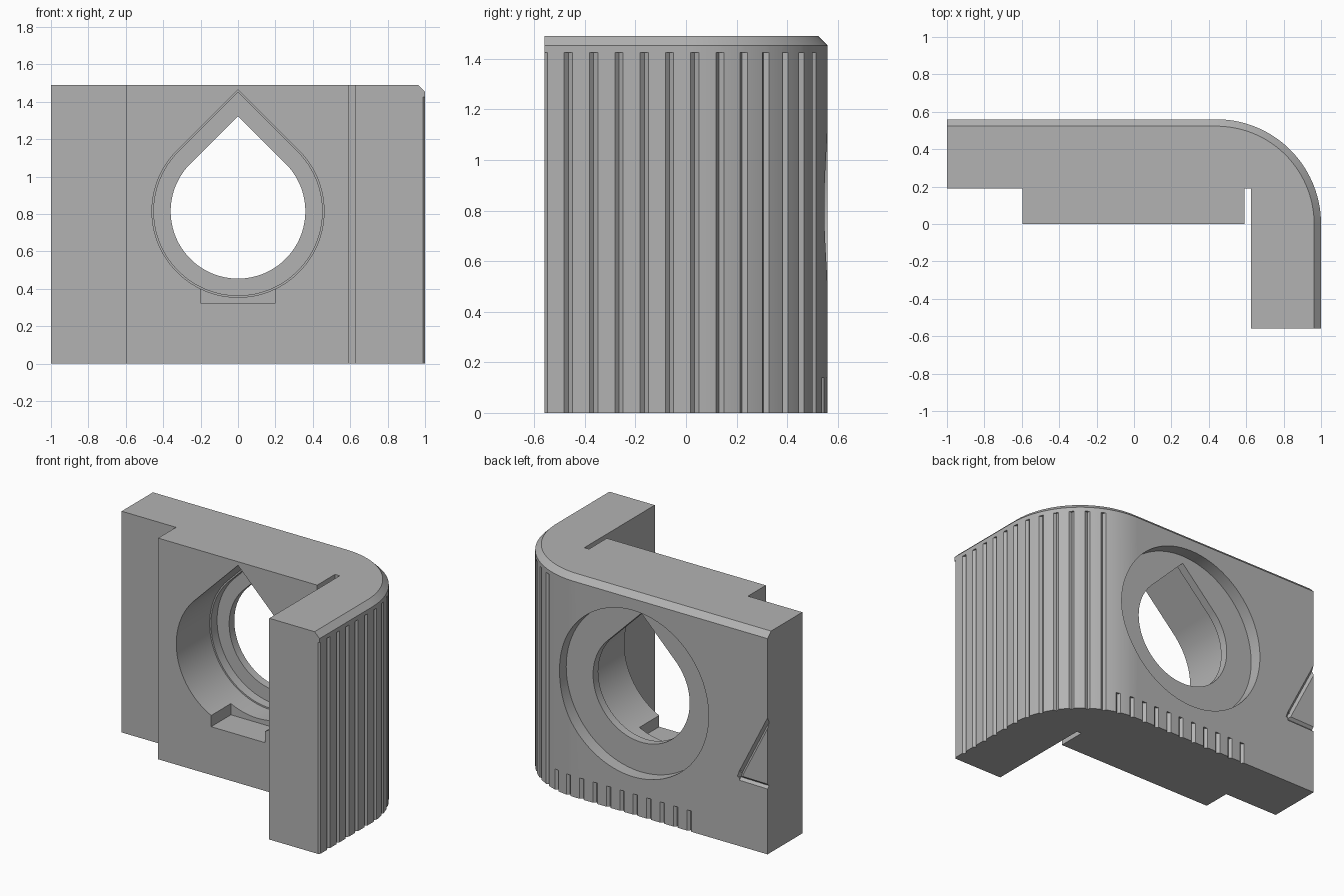
import bpy, bmesh, math
from mathutils import Matrix, Vector

HEIGHT, CHAMFER = 1.49, 0.037
RADIUS, CORNER_X = 0.56, 0.44      # rounded outer corner, centred on (CORNER_X, 0)
HOLE_Z = 0.815
GROOVE = 0.0165                    # half width of the V grooves

cube = bpy.data.objects.get("Cube")
if cube:
    bpy.data.objects.remove(cube, do_unlink=True)

grey = bpy.data.materials.new("plain grey")
grey.use_nodes = True
colour = (0.45, 0.45, 0.45, 1)
grey.diffuse_color = colour
grey.node_tree.nodes["Principled BSDF"].inputs["Base Color"].default_value = colour


def make_object(name, bm):
    bmesh.ops.recalc_face_normals(bm, faces=bm.faces)
    mesh = bpy.data.meshes.new(name)
    bm.to_mesh(mesh)
    bm.free()
    mesh.materials.append(grey)
    obj = bpy.data.objects.new(name, mesh)
    bpy.context.collection.objects.link(obj)
    return obj


def loft(name, rings):
    """Closed solid through rings of equal point count."""
    bm = bmesh.new()
    loops = [[bm.verts.new(p) for p in ring] for ring in rings]
    n = len(loops[0])
    for a, b in zip(loops, loops[1:]):
        for i in range(n):
            j = (i + 1) % n
            bm.faces.new((a[i], a[j], b[j], b[i]))
    bm.faces.new(loops[0])
    bm.faces.new(loops[-1])
    return make_object(name, bm)


def outline(r, z):
    """Plan of the bracket; r sets how far out the rounded outside lies."""
    inner = [(-1, 0.19), (-0.595, 0.19), (-0.595, 0), (0.59, 0), (0.59, 0.19),
             (0.625, 0.19), (0.625, -RADIUS), (CORNER_X + r, -RADIUS)]
    arc = [(CORNER_X + r * math.cos(a), r * math.sin(a))
           for a in (math.pi / 2 * i / 40 for i in range(41))]
    return [(x, y, z) for x, y in inner + arc + [(-1, r)]]


def front_prism(name, points, y0, y1):
    return loft(name, [[(x, y, z) for x, z in points] for y in (y0, y1)])


def circle(r, start=0, sweep=360, n=96):
    angles = [math.radians(start + sweep * i / n) for i in range(n + 1)]
    return [(r * math.cos(a), HOLE_Z + r * math.sin(a)) for a in angles]


def teardrop(r):
    return circle(r, 135, 270) + [(0, HOLE_Z + r * math.sqrt(2))]


def add_bar(bm, a, b, turn=0):
    """Square bar set on its edge, cutting a V groove from a to b."""
    a, b = Vector(a), Vector(b)
    spin = (b - a).to_track_quat('Z', 'Y').to_matrix().to_4x4()
    place = Matrix.Translation((a + b) / 2) @ spin @ Matrix.Rotation(turn, 4, 'Z')
    bmesh.ops.create_cone(bm, cap_ends=True, segments=4, radius1=GROOVE,
                          radius2=GROOVE, depth=(b - a).length, matrix=place)


def wall_point(s):
    """Point and normal angle at distance s along the outside wall."""
    end = RADIUS * math.pi / 2
    if s < 0:
        return CORNER_X + RADIUS, s, 0
    if s < end:
        a = s / RADIUS
        return CORNER_X + RADIUS * math.cos(a), RADIUS * math.sin(a), a
    return CORNER_X - (s - end), RADIUS, math.pi / 2


def cut(body, cutter):
    mod = body.modifiers.new("cut", 'BOOLEAN')
    mod.operation, mod.solver, mod.object = 'DIFFERENCE', 'EXACT', cutter
    bpy.context.view_layer.objects.active = body
    bpy.ops.object.modifier_apply(modifier=mod.name)
    bpy.data.objects.remove(cutter, do_unlink=True)


# Bracket body with chamfered outer top edge
body = loft("corner_bracket", [outline(RADIUS, 0), outline(RADIUS, HEIGHT - CHAMFER),
                               outline(RADIUS - CHAMFER, HEIGHT)])

# Stepped teardrop pocket, through hole, round back recess and lower notch
cut(body, front_prism("pocket", teardrop(0.46), -0.1, 0.355))
cut(body, front_prism("pocket_step", teardrop(0.45), 0.3, 0.42))
cut(body, front_prism("through_hole", teardrop(0.36), 0.35, 0.7))
cut(body, front_prism("back_recess", circle(0.56)[:-1], 0.475, 0.7))
notch = [(-0.2, 0.325), (0.2, 0.325), (0.2, 0.6), (-0.2, 0.6)]
cut(body, front_prism("notch", notch, -0.1, 0.21))

# Grip grooves: full height on the side, short along the back, paired at the end
bm = bmesh.new()
for i in range(24):
    x, y, angle = wall_point(-0.565 + 0.1 * i)
    if i < 13:
        spans = [(-0.1, 1.425)]
    elif x > -0.65:
        spans = [(-0.1, 0.14)]
    else:
        spans = [(-0.1, 0.29), (1.12, 1.425)]
    for low, high in spans:
        add_bar(bm, (x, y, low), (x, y, high), angle)
cut(body, make_object("grip_grooves", bm))

# Engraved wedge outline by the end of the back wall
tip = [(-1.1, 1.08), (-0.805, 0.5), (-0.79, 0.46), (-1.1, 0.455)]
for (xa, za), (xb, zb) in zip(tip, tip[1:]):
    bm = bmesh.new()
    add_bar(bm, (xa, RADIUS, za), (xb, RADIUS, zb))
    cut(body, make_object("wedge_groove", bm))

# Smooth curved walls, crisp edges
bpy.ops.object.select_all(action='DESELECT')
body.select_set(True)
bpy.context.view_layer.objects.active = body
bpy.ops.object.shade_smooth_by_angle(angle=math.radians(20))
weighted = body.modifiers.new("even_shading", 'WEIGHTED_NORMAL')
weighted.keep_sharp = True
